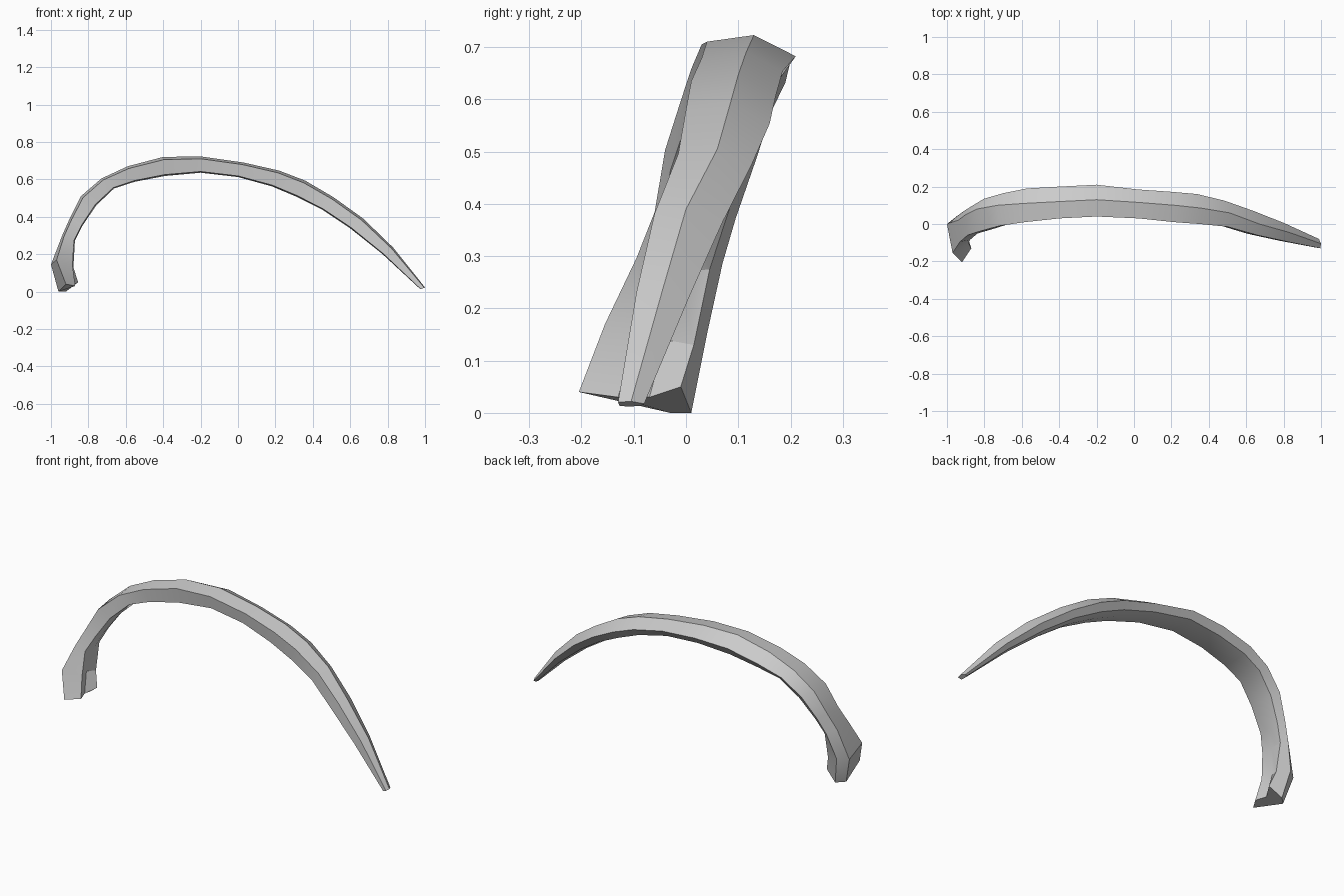
import bpy, bmesh
from mathutils import Vector

# Rib head: two six-sided sections (front, ridge, back, back inner, groove, front inner)
head = [
    [(-0.92, -0.205, 0.04), (-0.96, -0.03, 0.0), (-0.92, 0.01, 0.0),
     (-0.855, -0.01, 0.05), (-0.89, -0.07, 0.03), (-0.87, -0.13, 0.03)],
    [(-0.97, -0.155, 0.17), (-1.0, 0.0, 0.145), (-0.95, 0.04, 0.15),
     (-0.88, 0.015, 0.13), (-0.9, -0.04, 0.14), (-0.885, -0.1, 0.14)],
]

# Rib shaft stations: inner x, z; outer x, z; y of front edge, ridge, back edge
shaft = [
    (-0.87, 0.27, -0.94, 0.30, -0.095, 0.02, 0.07),
    (-0.83, 0.35, -0.90, 0.39, -0.06, 0.05, 0.095),
    (-0.755, 0.46, -0.84, 0.51, -0.04, 0.08, 0.135),
    (-0.66, 0.55, -0.73, 0.605, -0.01, 0.10, 0.165),
    (-0.55, 0.585, -0.59, 0.67, 0.01, 0.11, 0.19),
    (-0.39, 0.615, -0.40, 0.72, 0.03, 0.12, 0.20),
    (-0.20, 0.633, -0.20, 0.723, 0.04, 0.13, 0.21),
    (0.0, 0.61, 0.03, 0.69, 0.03, 0.115, 0.185),
    (0.18, 0.56, 0.22, 0.647, 0.01, 0.10, 0.172),
    (0.31, 0.505, 0.36, 0.593, 0.0, 0.085, 0.16),
    (0.45, 0.435, 0.51, 0.505, -0.015, 0.06, 0.125),
    (0.60, 0.335, 0.67, 0.39, -0.06, 0.0, 0.07),
    (0.77, 0.20, 0.83, 0.235, -0.095, -0.045, 0.005),
    (0.975, 0.012, 1.0, 0.022, -0.13, -0.105, -0.08),
]


def section(xi, zi, xo, zo, front, ridge, back):
    inner, outer = Vector((xi, 0, zi)), Vector((xo, 0, zo))
    width = back - front
    profile = [(0.86, front), (1.0, ridge), (0.55, back),
               (0.15, back - 0.15 * width), (0.03, front + 0.5 * width),
               (0.1, front + 0.06 * width)]
    return [inner.lerp(outer, u) + Vector((0, y, 0)) for u, y in profile]


# Loft all sections into one closed bone
bm = bmesh.new()
rings = [[bm.verts.new(p) for p in ring]
         for ring in head + [section(*s) for s in shaft]]
for a, b in zip(rings, rings[1:]):
    for i in range(6):
        j = (i + 1) % 6
        bm.faces.new((a[i], a[j], b[j], b[i]))
bm.faces.new(rings[0])
bm.faces.new(rings[-1])
bmesh.ops.recalc_face_normals(bm, faces=bm.faces[:])

mesh = bpy.data.meshes.new("rib_bone")
bm.to_mesh(mesh)
bm.free()
rib = bpy.data.objects.new("rib_bone", mesh)
bpy.context.collection.objects.link(rib)
bpy.context.view_layer.objects.active = rib
rib.select_set(True)
bpy.ops.object.shade_smooth_by_angle(angle=0.5)
